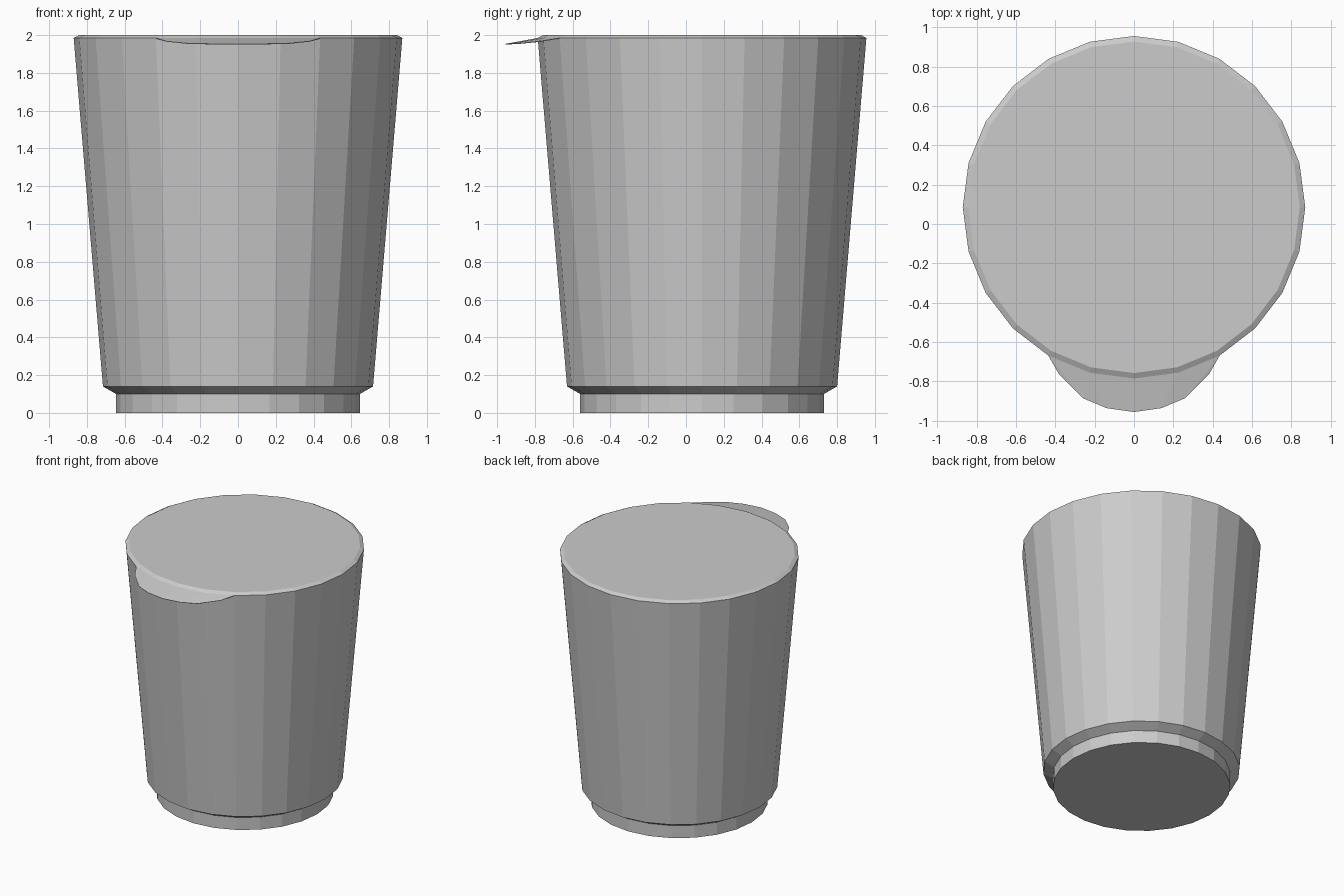
import bpy, bmesh, math

cube = bpy.data.objects.get("Cube")
if cube:
    bpy.data.objects.remove(cube, do_unlink=True)

SIDES = 24
CENTRE_Y = 0.085
RIM_R, RIM_Z = 0.87, 1.985

grey = bpy.data.materials.new("light_grey")
grey.use_nodes = True
colour = (0.6, 0.6, 0.6, 1)
grey.diffuse_color = colour
grey.node_tree.nodes["Principled BSDF"].inputs["Base Color"].default_value = colour


def finish(bm, name):
    mesh = bpy.data.meshes.new(name)
    bm.to_mesh(mesh)
    bm.free()
    mesh.materials.append(grey)
    obj = bpy.data.objects.new(name, mesh)
    bpy.context.collection.objects.link(obj)
    return obj


def ring_point(radius, step, z):
    a = 2 * math.pi * step / SIDES - math.pi / 2
    return (radius * math.cos(a), CENTRE_Y + radius * math.sin(a), z)


def lathe(name, profile):
    """Closed faceted solid from (radius, height) pairs, bottom to top."""
    bm = bmesh.new()
    rings = [[bm.verts.new(ring_point(r, i, z)) for i in range(SIDES)]
             for r, z in profile]
    for low, high in zip(rings, rings[1:]):
        for i in range(SIDES):
            j = (i + 1) % SIDES
            bm.faces.new((low[i], low[j], high[j], high[i]))
    bm.faces.new(rings[0][::-1])
    bm.faces.new(rings[-1])
    return finish(bm, name)


# Tapered cup with a recessed foot and a bevelled lid edge
lathe("cup_body", [(0.645, 0), (0.645, 0.10), (0.715, 0.14),
                   (RIM_R, RIM_Z), (0.842, 2.0)])

# Pull tab: thin drooping flap from the front of the rim
half = [(0.38, -0.765, 1.968), (0.26, -0.885, 1.956), (0.14, -0.935, 1.954)]
outer = [(-x, y, z) for x, y, z in half] + [(0, -0.955, 1.954)] + half[::-1]
inner = [ring_point(RIM_R, s, RIM_Z) for s in (-2, -1, 0, 1, 2)]
bm = bmesh.new()
a = [bm.verts.new(p) for p in inner]
b = [bm.verts.new(p) for p in outer]
# Strip between the rim and the rounded outline
bm.faces.new((a[0], b[0], b[1]))
bm.faces.new((a[0], b[1], a[1]))
bm.faces.new((a[1], b[1], b[2]))
bm.faces.new((a[1], b[2], a[2]))
bm.faces.new((a[2], b[2], b[3]))
bm.faces.new((a[2], b[3], b[4]))
bm.faces.new((a[2], b[4], a[3]))
bm.faces.new((a[3], b[4], b[5]))
bm.faces.new((a[3], b[5], a[4]))
bm.faces.new((a[4], b[5], b[6]))
tab = finish(bm, "pull_tab")
thick = tab.modifiers.new("thickness", 'SOLIDIFY')
thick.thickness = 0.003
thick.offset = -1
